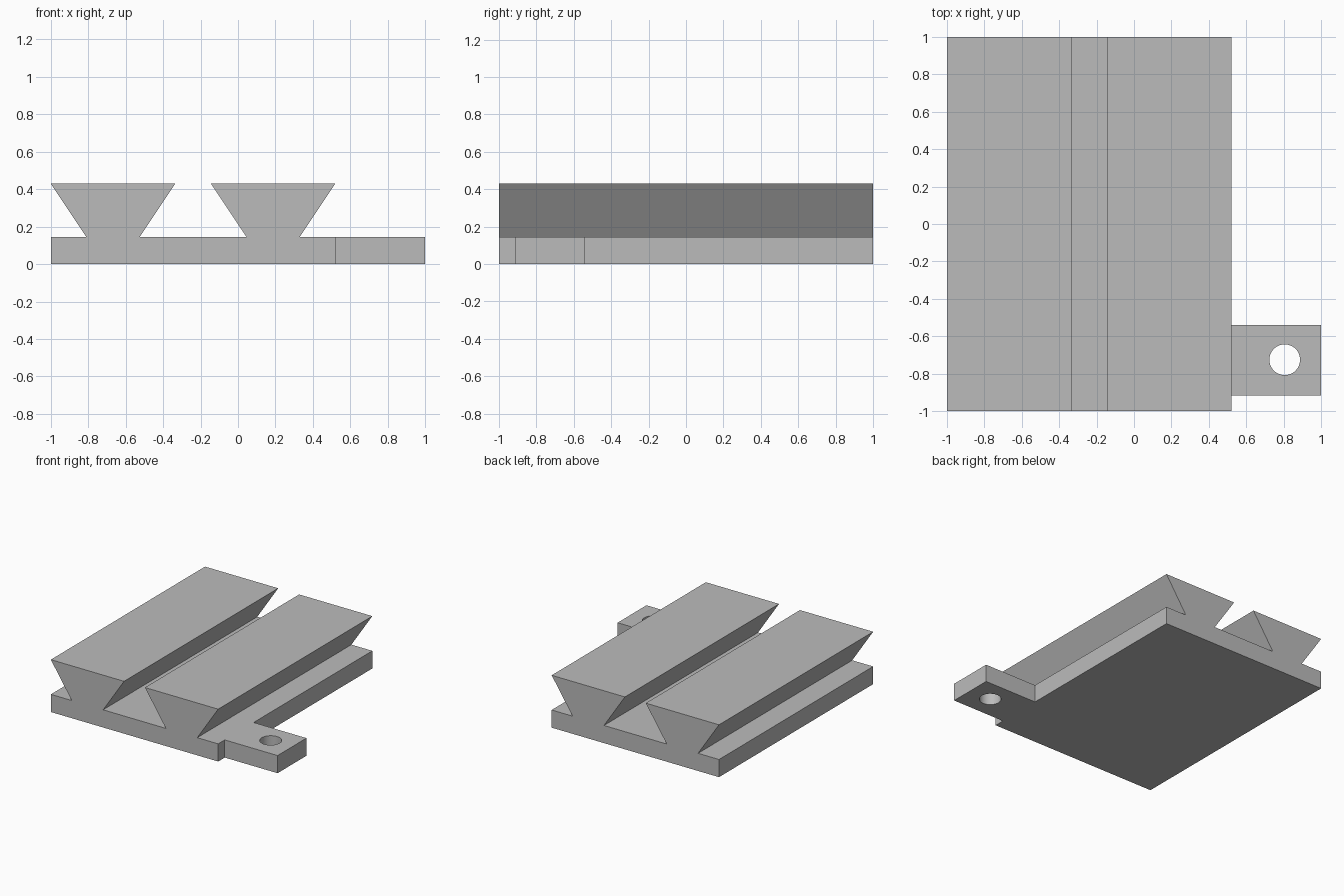
import bpy
import bmesh
from mathutils import Vector

cube = bpy.data.objects.get("Cube")
if cube:
    bpy.data.objects.remove(cube, do_unlink=True)

BASE_TOP, RAIL_TOP = 0.145, 0.43
BODY_RIGHT = 0.52

grey = bpy.data.materials.new("plain grey")
grey.use_nodes = True
colour = (0.5, 0.5, 0.5, 1)
grey.diffuse_color = colour
grey.node_tree.nodes["Principled BSDF"].inputs["Base Color"].default_value = colour


def extrude_outline(name, points, direction):
    """Make a solid by sweeping a flat outline along a direction."""
    bm = bmesh.new()
    face = bm.faces.new([bm.verts.new(p) for p in points])
    swept = bmesh.ops.extrude_face_region(bm, geom=[face], use_keep_orig=True)
    moved = [v for v in swept["geom"] if isinstance(v, bmesh.types.BMVert)]
    bmesh.ops.translate(bm, verts=moved, vec=Vector(direction))
    bmesh.ops.recalc_face_normals(bm, faces=bm.faces[:])
    mesh = bpy.data.meshes.new(name)
    bm.to_mesh(mesh)
    bm.free()
    mesh.materials.append(grey)
    obj = bpy.data.objects.new(name, mesh)
    bpy.context.collection.objects.link(obj)
    return obj


# Base plate with its side lug
outline = [(-1, -1), (BODY_RIGHT, -1), (BODY_RIGHT, -0.915), (1, -0.915),
           (1, -0.54), (BODY_RIGHT, -0.54), (BODY_RIGHT, 1), (-1, 1)]
base = extrude_outline("base_plate", [(x, y, 0) for x, y in outline], (0, 0, BASE_TOP))

# Screw hole through the lug
bpy.ops.mesh.primitive_cylinder_add(vertices=48, radius=0.082, depth=1,
                                    location=(0.805, -0.725, 0))
cutter = bpy.context.object
cutter.name = "hole_cutter"
cutter.data.materials.append(grey)
cutter.hide_render = True
cutter.hide_set(True)
hole = base.modifiers.new("screw_hole", 'BOOLEAN')
hole.operation = 'DIFFERENCE'
hole.solver = 'EXACT'
hole.object = cutter

# Smooth the hole wall only
bpy.ops.object.select_all(action='DESELECT')
bpy.context.view_layer.objects.active = base
base.select_set(True)
bpy.ops.object.modifier_apply(modifier=hole.name)
bpy.data.objects.remove(cutter, do_unlink=True)
bpy.ops.object.shade_smooth_by_angle()

# Two dovetail rails running front to back
for name, centre in (("right_rail", -0.6675), ("left_rail", 0.1875)):
    half_top, half_neck = 0.3325, 0.1425
    profile = [(-half_neck, BASE_TOP), (half_neck, BASE_TOP),
               (half_top, RAIL_TOP), (-half_top, RAIL_TOP)]
    extrude_outline(name, [(centre + x, -1, z) for x, z in profile], (0, 2, 0))
